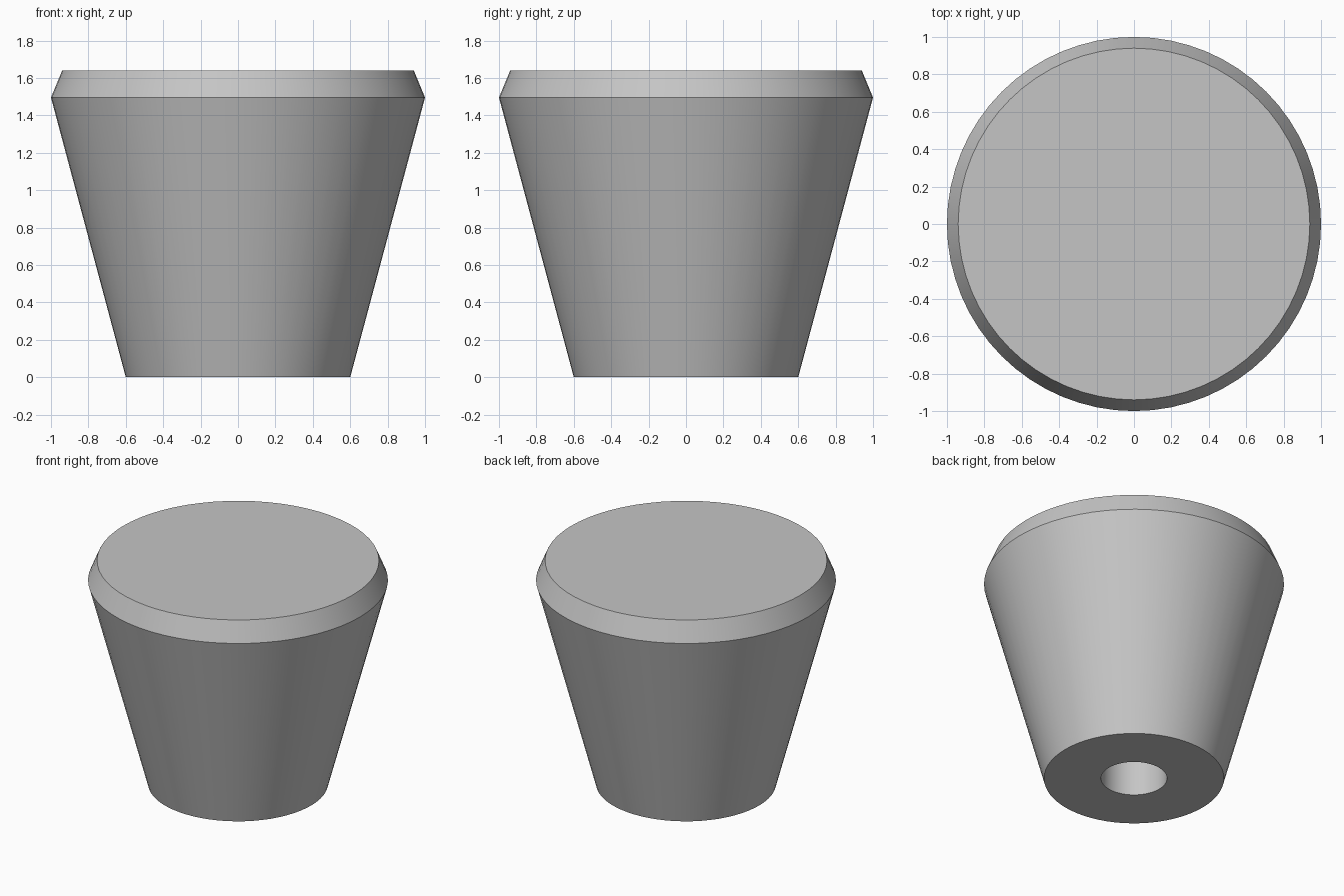
import bpy
import bmesh
import math

SIDES = 64

cube = bpy.data.objects.get("Cube")
if cube:
    bpy.data.objects.remove(cube, do_unlink=True)

# Plain grey finish
grey = bpy.data.materials.new("plain grey")
grey.use_nodes = True
colour = (0.56, 0.56, 0.56, 1)
grey.diffuse_color = colour
grey.node_tree.nodes["Principled BSDF"].inputs["Base Color"].default_value = colour


def lathe(name, profile, material):
    """Turn a (radius, height) profile about z and cap both ends."""
    bm = bmesh.new()
    rings = []
    for radius, height in profile:
        rings.append([bm.verts.new((radius * math.cos(math.tau * i / SIDES),
                                    radius * math.sin(math.tau * i / SIDES),
                                    height)) for i in range(SIDES)])
    for low, high in zip(rings, rings[1:]):
        for i in range(SIDES):
            j = (i + 1) % SIDES
            bm.faces.new((low[i], low[j], high[j], high[i]))
    bm.faces.new(rings[0][::-1])
    bm.faces.new(rings[-1])
    bmesh.ops.recalc_face_normals(bm, faces=bm.faces)
    mesh = bpy.data.meshes.new(name)
    bm.to_mesh(mesh)
    bm.free()
    mesh.materials.append(material)
    obj = bpy.data.objects.new(name, mesh)
    bpy.context.collection.objects.link(obj)
    return obj


# Tapered body with chamfered top and a blind bore in the base
knob = lathe("tapered_knob", [
    (0.22, 0.95),   # bore end
    (0.22, 0),      # bore mouth
    (0.6, 0),       # base edge
    (1, 1.495),     # widest rim
    (0.94, 1.64),   # top edge
], grey)

bpy.ops.object.select_all(action="DESELECT")
knob.select_set(True)
bpy.context.view_layer.objects.active = knob
bpy.ops.object.shade_smooth_by_angle(angle=math.radians(25))
